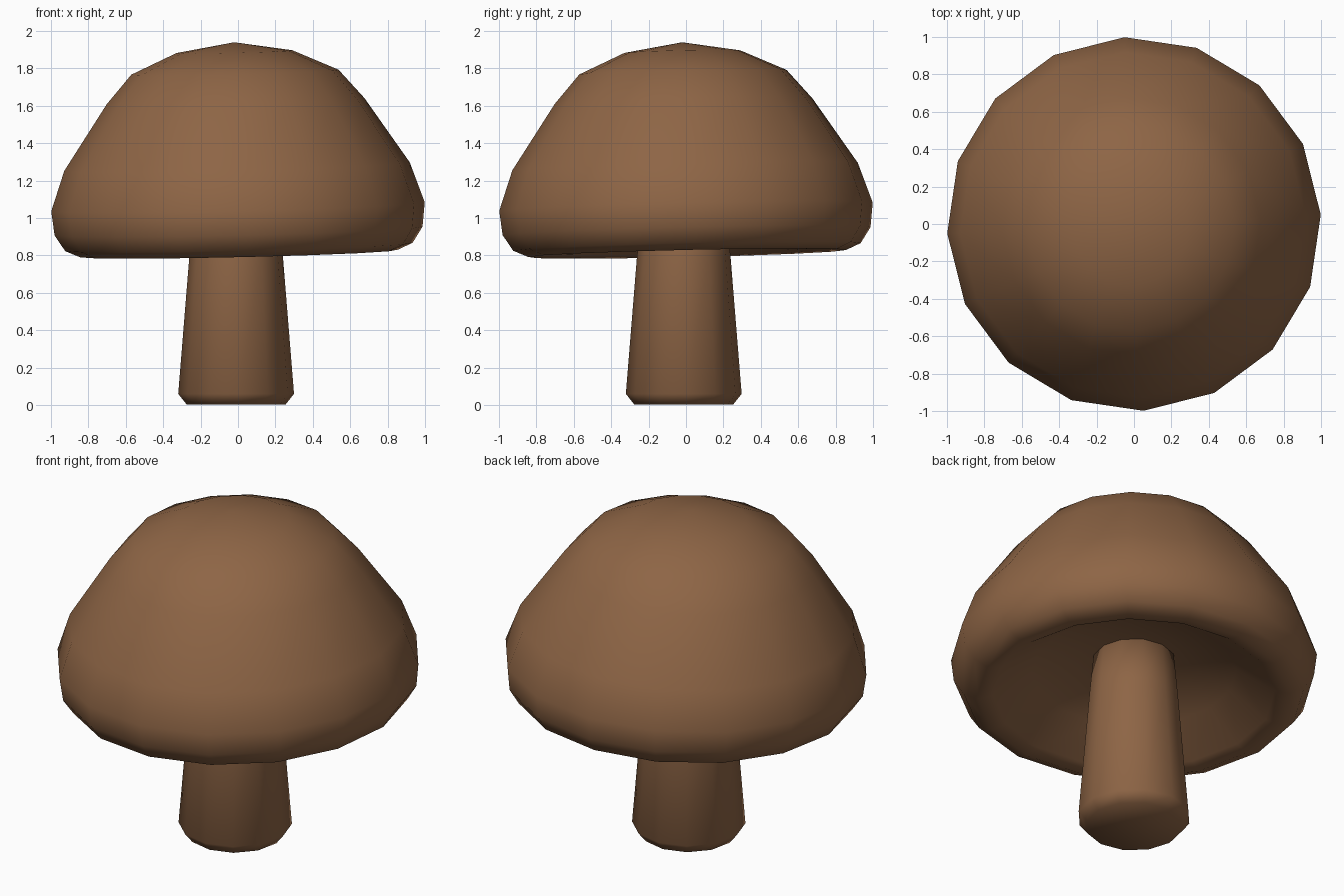
import bpy, bmesh
from math import cos, sin, pi, radians
from mathutils import Matrix

if "Cube" in bpy.data.objects:
    bpy.data.objects.remove(bpy.data.objects["Cube"])

brown = bpy.data.materials.new("brown")
brown.diffuse_color = (0.27, 0.13, 0.06, 1)
brown.use_nodes = True
brown.node_tree.nodes["Principled BSDF"].inputs["Base Color"].default_value = brown.diffuse_color


def lathe(name, profile, sides, phase, pivot_z, tilt_x, tilt_y, offset=(0, 0)):
    """Closed solid of revolution; the first and last profile points are poles."""
    bm = bmesh.new()
    bottom = bm.verts.new((0, 0, profile[0][1]))
    top = bm.verts.new((0, 0, profile[-1][1]))
    rings = []
    for r, z in profile[1:-1]:
        angles = [phase + 2 * pi * i / sides for i in range(sides)]
        rings.append([bm.verts.new((r * cos(a), r * sin(a), z)) for a in angles])
    for i in range(sides):
        j = (i + 1) % sides
        bm.faces.new((bottom, rings[0][j], rings[0][i]))
        bm.faces.new((top, rings[-1][i], rings[-1][j]))
        for a, b in zip(rings, rings[1:]):
            bm.faces.new((a[i], a[j], b[j], b[i]))
    # Slight lean about a pivot on the axis
    lean = (Matrix.Translation((offset[0], offset[1], pivot_z))
            @ Matrix.Rotation(tilt_x, 4, 'X') @ Matrix.Rotation(tilt_y, 4, 'Y')
            @ Matrix.Translation((0, 0, -pivot_z)))
    bm.transform(lean)
    bmesh.ops.recalc_face_normals(bm, faces=bm.faces)
    for f in bm.faces:
        f.smooth = True
    mesh = bpy.data.meshes.new(name)
    bm.to_mesh(mesh)
    bm.free()
    mesh.materials.append(brown)
    ob = bpy.data.objects.new(name, mesh)
    bpy.context.collection.objects.link(ob)
    return ob


# Cap: hollow underside, rounded lip, domed top
cap_profile = [(0, 1.06), (0.24, 1.05), (0.56, 0.97), (0.77, 0.83), (0.85, 0.81),
               (0.93, 0.845), (0.985, 0.93), (1.0, 1.06), (0.925, 1.275),
               (0.69, 1.625), (0.555, 1.78), (0.31, 1.89), (0, 1.94)]
lathe("mushroom_cap", cap_profile, 16, radians(2.9), 1.06, 0.023, -0.023)

# Stem: tapered, with a bevelled foot
stem_profile = [(0, 0.003), (0.265, 0.003), (0.31, 0.06), (0.25, 0.8),
                (0.225, 1.07), (0, 1.07)]
lathe("mushroom_stem", stem_profile, 12, radians(2.9), 0, 0.0, 0.0, (-0.01, -0.012))
